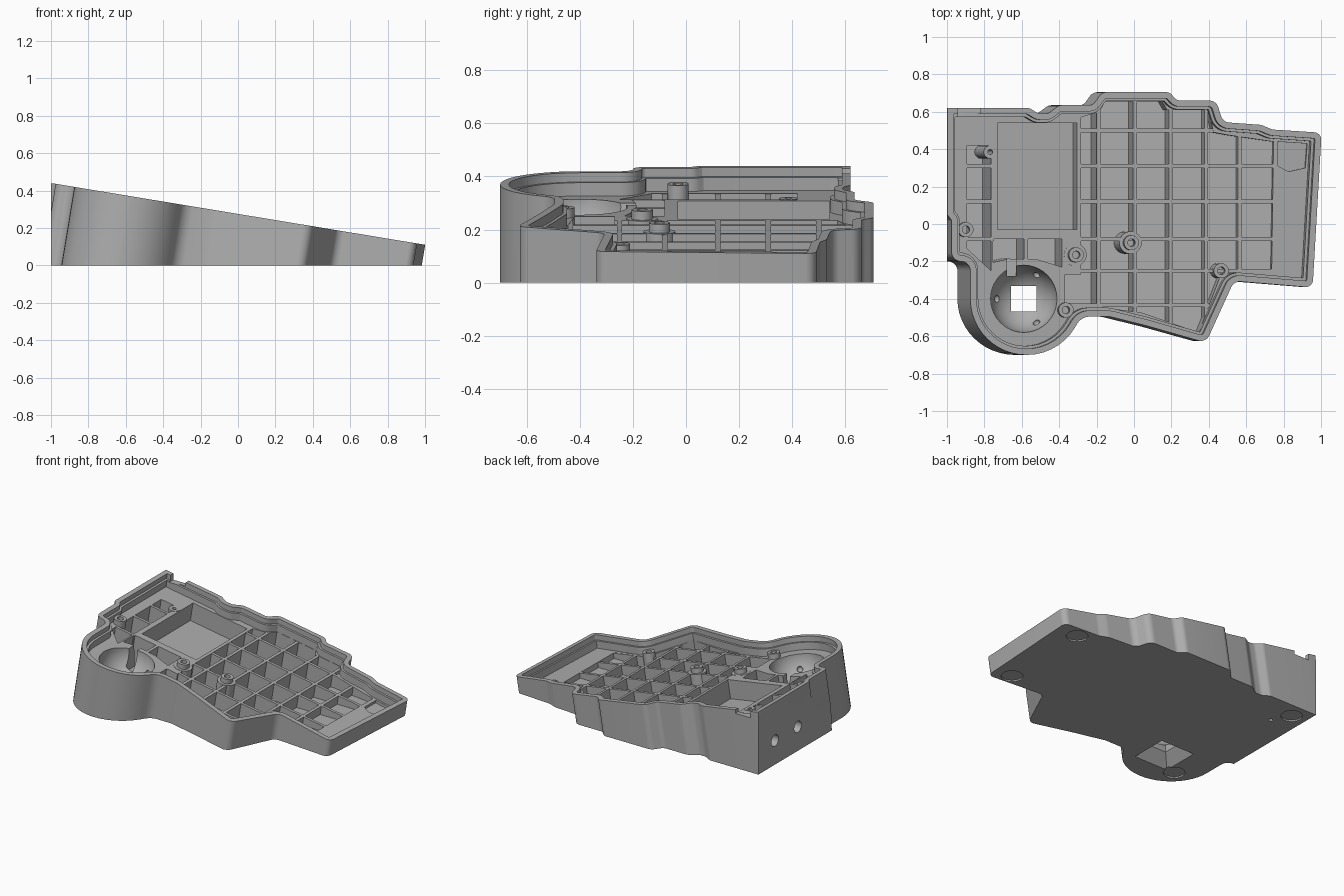
import bpy, bmesh, math
from mathutils import Vector, Matrix

if "Cube" in bpy.data.objects:
    bpy.data.objects.remove(bpy.data.objects["Cube"])

grey = bpy.data.materials.new("plain grey")
grey.use_nodes = True
colour = (0.42, 0.42, 0.42, 1)
grey.diffuse_color = colour
grey.node_tree.nodes["Principled BSDF"].inputs["Base Color"].default_value = colour

TILT = 0.165      # slope of the top plane
RIM = 0.275       # rim height at the centre
FLOOR = 0.085     # depth of the inner deck below the rim
BASE = 0.03       # thickness of the bottom plate


def slanted(x, y, depth):
    """Point at a depth below the tilted rim plane, measured along its normal."""
    return Vector((x - TILT * depth, y, RIM - TILT * x - depth))


def finish(bm, name):
    bmesh.ops.recalc_face_normals(bm, faces=bm.faces)
    mesh = bpy.data.meshes.new(name)
    bm.to_mesh(mesh)
    bm.free()
    mesh.materials.append(grey)
    obj = bpy.data.objects.new(name, mesh)
    bpy.context.collection.objects.link(obj)
    return obj


def prism(name, outline, top, bottom=None, level=BASE):
    """Extrude an outline along the tilted normal to a depth, or to a flat level."""
    bm = bmesh.new()
    upper = [bm.verts.new(slanted(x, y, top)) for x, y in outline]
    lower = [bm.verts.new(slanted(x, y, RIM - TILT * x - level if bottom is None else bottom))
             for x, y in outline]
    bm.faces.new(upper)
    bm.faces.new(lower)
    n = len(outline)
    for i in range(n):
        j = (i + 1) % n
        bm.faces.new((upper[i], upper[j], lower[j], lower[i]))
    return finish(bm, name)


def box(name, lo, hi):
    bm = bmesh.new()
    size = Vector(hi) - Vector(lo)
    mid = (Vector(hi) + Vector(lo)) / 2
    bmesh.ops.create_cube(bm, size=1, matrix=Matrix.Translation(mid) @ Matrix.Diagonal((*size, 1)))
    return finish(bm, name)


def ball(name, centre, radius, segments=40):
    bm = bmesh.new()
    bmesh.ops.create_uvsphere(bm, u_segments=segments, v_segments=segments // 2, radius=radius,
                              matrix=Matrix.Translation(centre))
    return finish(bm, name)


def cone(name, centre, r1, r2, depth, segments, turn):
    bm = bmesh.new()
    bmesh.ops.create_cone(bm, cap_ends=True, segments=segments, radius1=r1, radius2=r2,
                          depth=depth, matrix=Matrix.Translation(centre) @ turn)
    return finish(bm, name)


def cut(obj, cutter):
    mod = obj.modifiers.new("cut", "BOOLEAN")
    mod.operation, mod.solver, mod.object = "DIFFERENCE", "EXACT", cutter
    bpy.context.view_layer.objects.active = obj
    bpy.ops.object.modifier_apply(modifier=mod.name)
    bpy.data.objects.remove(cutter)


def circle(x, y, r, n=28):
    return [(x + r * math.cos(2 * math.pi * i / n), y + r * math.sin(2 * math.pi * i / n))
            for i in range(n)]


def rect(x0, y0, x1, y1):
    return [(x0, y0), (x1, y0), (x1, y1), (x0, y1)]


def rounded(corners, inset=0):
    """Clockwise corners (x, y, radius) -> filleted outline moved inward."""
    n, out = len(corners), []
    pts = [Vector(c[:2]) for c in corners]
    for i in range(n):
        a = (pts[i] - pts[i - 1]).normalized()
        b = (pts[(i + 1) % n] - pts[i]).normalized()
        na, nb = Vector((a.y, -a.x)), Vector((b.y, -b.x))
        p = pts[i] + (na + nb) * inset / (1 + na.dot(nb))
        cross = a.x * b.y - a.y * b.x
        side = -1 if cross > 0 else 1            # -1 marks a hollow corner
        r = max(corners[i][2] - side * inset, 0.004)
        turn = math.atan2(cross, a.dot(b))
        start = p - a * r * math.tan(abs(turn) / 2)
        centre = start + side * r * na
        steps = max(2, int(abs(turn) / 0.13))
        for k in range(steps + 1):
            q = centre + Matrix.Rotation(turn * k / steps, 2) @ (start - centre)
            if not out or (q - out[-1]).length > 0.001:
                out.append(q)
    return [tuple(q) for q in out]


# Case outline, clockwise from the back left corner
CASE = [(-.998, .62, .005), (-.56, .62, .04), (-.51, .59, .04), (-.46, .59, .04),
        (-.4, .635, .04), (-.22, .635, .04), (-.17, .705, .05), (.19, .705, .04),
        (.23, .66, .04), (.44, .66, .05), (.475, .545, .05), (.68, .53, .05),
        (.74, .505, .05), (1.003, .488, .04), (.955, -.34, .04), (.535, -.305, .05),
        (.385, -.635, .05), (.07, -.545, .1), (-.13, -.495, .1), (-.281, -.495, .08),
        (-.402, -.7, .3), (-.875, -.7, .3), (-.875, -.2, .05), (-.975, -.2, .05),
        (-.975, .02, .01), (-.998, .05, .01)]

# Outer shell, flat left side and stepped cavity
shell = prism("case_shell", rounded(CASE), 0, level=0)
cut(shell, box("side_cutter", (-1.4, -1, -.2), (-1, 1, 1)))
cut(shell, prism("ledge_cutter", rounded(CASE, .033), -.1, .035))
cut(shell, prism("cavity_cutter", rounded(CASE, .048), -.1, FLOOR))

# Deep pockets under the deck
GRID = [(-.27, .57), (-.17, .6), (-.14, .655), (.165, .655), (.19, .61), (.41, .61),
        (.44, .49), (.52, .475), (.76, .44), (.75, -.25), (.48, -.265), (.36, -.58),
        (.06, -.475), (-.19, -.44), (-.355, -.42), (-.355, -.27), (-.27, -.27)]
STRIP = [(-.88, .42), (-.75, .42), (-.75, -.25), (-.88, -.13)]
ARC = [(-.74, -.08), (-.372, -.08), (-.372, -.23), (-.5, -.19), (-.65, -.185), (-.74, -.205)]
for region in (GRID, STRIP, ARC):
    cut(shell, prism("pocket_cutter", region, FLOOR - .01))

# Battery tray and shallow recess at the right
cut(shell, prism("tray_cutter", rect(-.715, -.03, -.292, .54), FLOOR - .01, FLOOR + .13))
cut(shell, prism("recess_cutter", [(.785, .44), (.94, .43), (.93, .3), (.84, .28), (.785, .31)],
                 FLOOR - .01, FLOOR + .02))

# Ball cup with bearing dimples, cable slot and sensor window
cup = slanted(-.575, -.4, FLOOR)
cut(shell, ball("cup_cutter", cup, .18))
for angle in (62, 180, 298):
    a = math.radians(angle)
    spot = cup + Vector((.145 * math.cos(a), .145 * math.sin(a), -.107))
    cut(shell, ball("dimple_cutter", spot, .02, 16))
cut(shell, box("slot_cutter", (-.68, -.28, .15), (-.63, -.17, .32)))
cut(shell, box("window_cutter", (cup.x - .068, -.468, .02), (cup.x + .068, -.332, .2)))
cut(shell, cone("sensor_cutter", (cup.x, -.4, .035), .2, .096, .09, 4,
                Matrix.Rotation(math.pi / 4, 4, "Z")))

# Cable ports on the left side and notch in the back rim
for y in (.435, .18):
    cut(shell, cone("port_cutter", (-.94, y, .17), .04, .04, .2, 28,
                    Matrix.Rotation(math.pi / 2, 4, "Y")))
cut(shell, box("notch_cutter", (-.94, .55, .385), (-.82, .66, .5)))

# Round foot recesses underneath
for x, y in ((-.89, .51), (.82, .41), (.81, -.25), (-.78, -.53)):
    cut(shell, cone("foot_cutter", (x, y, 0), .07, .07, .02, 32, Matrix()))

# Stiffening ribs
T = .01
across = [(.5, -.29, .46), (.31, -.29, .78), (.12, -.29, .78), (-.08, -.29, .77),
          (-.25, -.37, .77), (-.435, -.37, .42)]
across += [(y, -.9, -.735) for y in (.31, .12, -.08)]
along = [(-.175, -.46, .62), (.02, -.49, .68), (.21, -.55, .64), (.4, -.52, .64),
         (.58, -.28, .49), (-.563, -.21, -.06)]
parts = [shell]
for y, x0, x1 in across:
    parts.append(prism("cross_rib", rect(x0, y - T, x1, y + T), FLOOR + .001, level=.02))
for x, y0, y1 in along:
    parts.append(prism("long_rib", rect(x - T, y0, x + T, y1), FLOOR + .001, level=.02))

# Screw bosses, two of them with a wider collar
for x, y, collar in ((-.89, -.03, 0), (-.3, -.165, 1), (-.005, -.1, 1), (.475, -.25, 0),
                     (-.355, -.46, 0)):
    boss = prism("screw_boss", circle(x, y, .04), .05, level=.02)
    cut(boss, prism("screw_cutter", circle(x, y, .02), 0, .1))
    parts.append(boss)
    if collar:
        ring = prism("boss_collar", circle(x, y, .06), FLOOR - .002, level=.02)
        cut(ring, prism("collar_cutter", circle(x, y, .035), 0, .13))
        parts.append(ring)

# Reset button guide with a hole through the bottom
guide = prism("reset_guide", circle(-.755, .385, .035), FLOOR - .003, level=.01)
parts.append(guide)
for part in (guide, shell):
    cut(part, prism("reset_cutter", circle(-.755, .385, .013, 16), 0, level=-.05))

# Smooth shading with crisp edges
bpy.ops.object.select_all(action="DESELECT")
for part in parts:
    part.select_set(True)
bpy.context.view_layer.objects.active = shell
bpy.ops.object.shade_smooth_by_angle(angle=math.radians(28))
